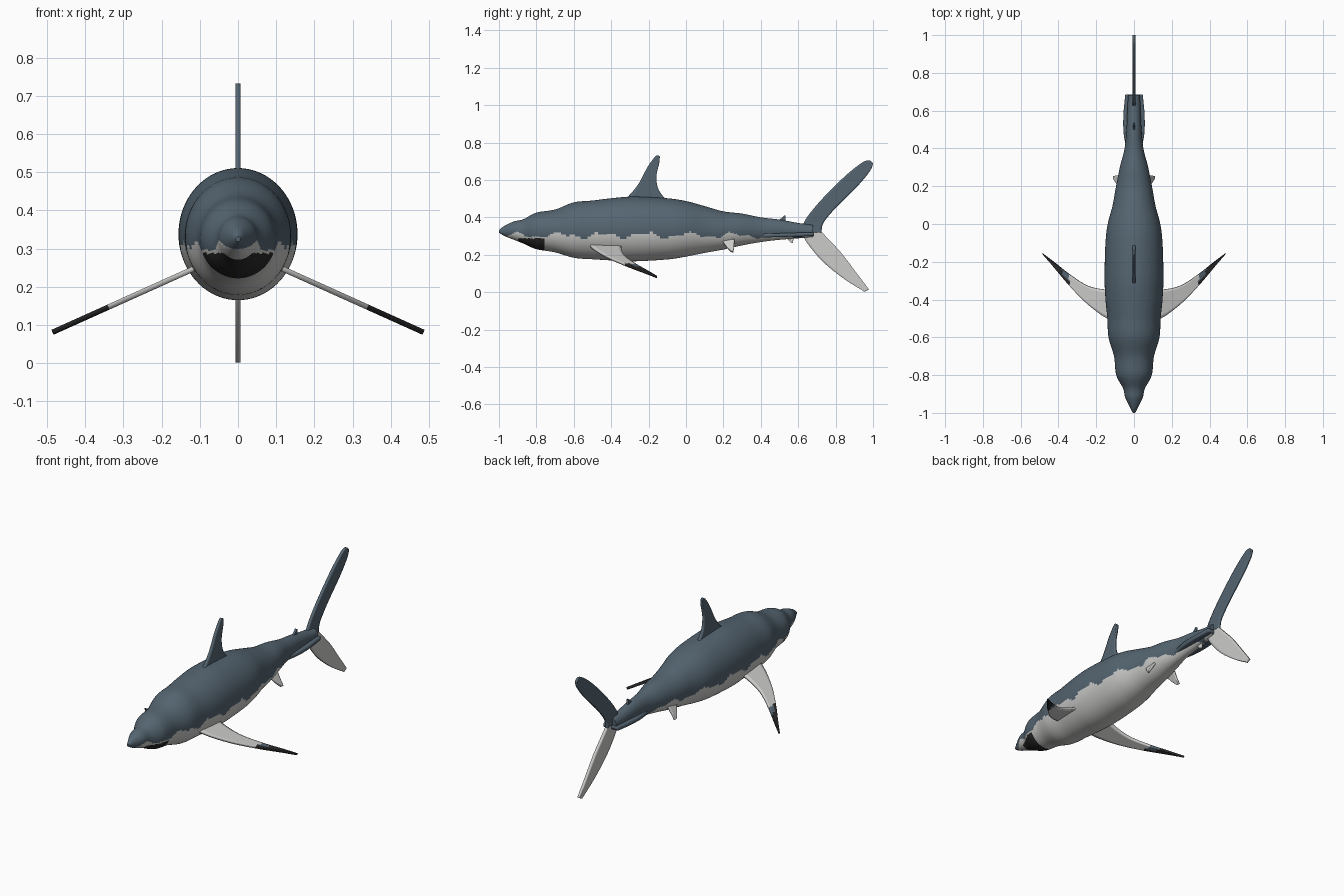
import bpy, bmesh, math
from mathutils import Vector

cube = bpy.data.objects.get("Cube")
if cube:
    bpy.data.objects.remove(cube, do_unlink=True)


def make_material(name, red, green, blue):
    colour = (red, green, blue, 1)
    material = bpy.data.materials.new(name)
    material.use_nodes = True
    material.diffuse_color = colour
    shader = next(n for n in material.node_tree.nodes if n.type == "BSDF_PRINCIPLED")
    shader.inputs["Base Color"].default_value = colour
    shader.inputs["Roughness"].default_value = 0.7
    return material


materials = [
    make_material("slate_back", 0.09, 0.13, 0.165),
    make_material("pale_belly", 0.6, 0.6, 0.59),
    make_material("black_markings", 0.022, 0.022, 0.022),
]
SLATE, PALE, BLACK = range(len(materials))


def spline(points, t):
    """Smooth curve through the points, for t from 0 to 1."""
    last = len(points) - 1
    i = min(int(t * last), last - 1)
    f = t * last - i
    a, b, c, d = (Vector(points[max(0, min(last, k))]) for k in range(i - 1, i + 3))
    return b + 0.5 * f * (c - a + f * (2 * a - 5 * b + 4 * c - d + f * (3 * (b - c) + d - a)))


def finish(name, bm, thickness=0):
    mesh = bpy.data.meshes.new(name)
    bmesh.ops.recalc_face_normals(bm, faces=bm.faces)
    bm.to_mesh(mesh)
    bm.free()
    obj = bpy.data.objects.new(name, mesh)
    bpy.context.collection.objects.link(obj)
    for material in materials:
        mesh.materials.append(material)
    if thickness:
        solid = obj.modifiers.new("thickness", "SOLIDIFY")
        solid.thickness = thickness
        solid.offset = 0
    bpy.ops.object.select_all(action="DESELECT")
    obj.select_set(True)
    bpy.context.view_layer.objects.active = obj
    bpy.ops.object.shade_smooth_by_angle(angle=math.radians(40))
    return obj


def body_colour(point):
    x, y, z = point
    if -0.9 < y < -0.755 and z < 0.288:
        return BLACK
    wave = 0.011 * math.sin(27 * y + 1) + 0.007 * math.sin(61 * y)
    return PALE if z < 0.304 + wave else SLATE


# Body: elliptical rings lofted through (y, top, bottom, half width)
stations = [
    (-1, .332, .318, .006), (-.97, .355, .3, .022), (-.92, .378, .28, .046),
    (-.87, .39, .26, .058), (-.8, .425, .23, .094), (-.7, .442, .213, .106),
    (-.6, .48, .184, .135), (-.5, .49, .176, .141), (-.4, .502, .17, .151),
    (-.28, .511, .165, .156), (-.1, .502, .175, .151), (0, .487, .19, .139),
    (.1, .46, .21, .113), (.2, .432, .228, .095), (.3, .42, .25, .075),
    (.4, .4, .268, .05), (.5, .388, .28, .04), (.6, .37, .288, .035),
    (.68, .36, .295, .032),
]
ROWS, SIDES = 190, 80
bm = bmesh.new()
rings = []
for row in range(ROWS + 1):
    y, top, bottom, width = spline(
        [Vector(s) for s in stations], row / ROWS)
    ring = []
    for side in range(SIDES):
        angle = math.tau * side / SIDES
        z = (top + bottom) / 2 + math.sin(angle) * (top - bottom) / 2
        ring.append(bm.verts.new((width * math.cos(angle), y, z)))
    rings.append(ring)
for near, far in zip(rings, rings[1:]):
    for k in range(SIDES):
        n = (k + 1) % SIDES
        face = bm.faces.new((near[k], near[n], far[n], far[k]))
        face.material_index = body_colour(face.calc_center_median())
bm.faces.new(rings[0])
bm.faces.new(rings[-1])
finish("body", bm)


def fin(name, lead, trail, place, thickness, colour):
    """Slab fin spanned between a leading and a trailing edge, root to tip."""
    along, across = 40, 8
    bm = bmesh.new()
    grid = []
    for i in range(along + 1):
        a, b = spline(lead, i / along), spline(trail, i / along)
        grid.append([bm.verts.new(place(*a.lerp(b, j / across))) for j in range(across + 1)])
    for i in range(along):
        for j in range(across):
            face = bm.faces.new((grid[i][j], grid[i][j + 1], grid[i + 1][j + 1], grid[i + 1][j]))
            face.material_index = colour(face.calc_center_median(), j / across)
    return finish(name, bm, thickness)


def upright(y, z):
    return (0, y, z)


def slate(point, across):
    return SLATE


def pale(point, across):
    return PALE


def pectoral_colour(point, across):
    reach = abs(point.x)
    if reach < 0.34:
        return PALE
    return SLATE if reach < 0.378 and across > 0.3 else BLACK


# Fins on the centre line
fin("dorsal_fin",
    [(-.33, .49), (-.26, .57), (-.205, .67), (-.165, .725), (-.148, .732)],
    [(-.1, .485), (-.147, .55), (-.158, .62), (-.143, .69), (-.14, .725)],
    upright, 0.014, slate)
fin("upper_tail_lobe",
    [(.615, .325), (.64, .39), (.72, .49), (.85, .62), (.945, .695), (.985, .705)],
    [(.725, .318), (.735, .37), (.8, .45), (.92, .57), (.985, .65), (1, .69)],
    upright, 0.014, slate)
fin("lower_tail_lobe",
    [(.615, .325), (.65, .26), (.73, .165), (.84, .075), (.955, .002)],
    [(.725, .322), (.765, .28), (.83, .21), (.91, .105), (.978, .015)],
    upright, 0.014, pale)
fin("second_dorsal_fin", [(.47, .37), (.51, .395), (.525, .41)],
    [(.54, .365), (.533, .385), (.531, .41)], upright, 0.012, slate)
fin("anal_fin", [(.52, .3), (.545, .28), (.563, .262)],
    [(.58, .3), (.574, .28), (.573, .262)], upright, 0.012, pale)

# Flat keel through the tail stem
keel_edge = [(.04, .4), (.055, .48), (.056, .58), (.046, .685)]
fin("tail_keel", [(-x, y) for x, y in keel_edge], keel_edge,
    lambda x, y: (x, y, 0.305 + 0.03 * (y - 0.5)), 0.02, slate)

# Paired fins
for label, s in (("left", 1), ("right", -1)):
    fin(label + "_pectoral_fin",
        [(.1, -.52), (.17, -.482), (.26, -.41), (.35, -.315), (.43, -.22), (.482, -.16)],
        [(.1, -.345), (.17, -.345), (.25, -.325), (.34, -.268), (.42, -.205), (.486, -.155)],
        lambda x, y, s=s: (s * x, y, 0.241 - 0.45 * (x - 0.13)),
        0.014, pectoral_colour)
    fin(label + "_pelvic_fin", [(.19, .28), (.215, .245), (.24, .217)],
        [(.26, .28), (.256, .245), (.255, .215)],
        lambda y, z, s=s: (s * (0.107 - 0.6 * (z - 0.215)), y, z),
        0.012, pale)
